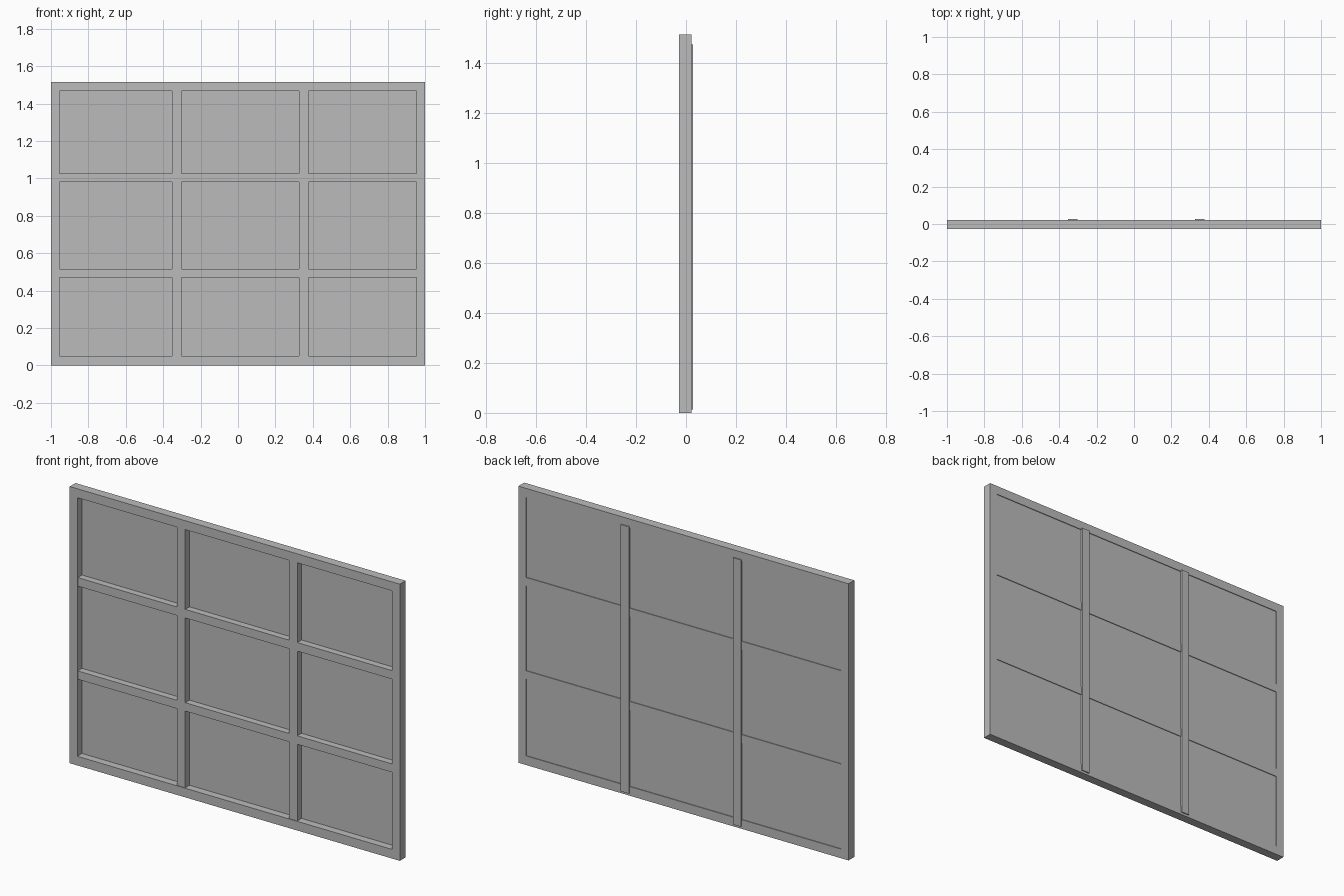
import bpy
import bmesh

cube = bpy.data.objects.get("Cube")
if cube:
    bpy.data.objects.remove(cube, do_unlink=True)

GREY = (0.5, 0.5, 0.5, 1.0)
grey = bpy.data.materials.new("plain_grey")
grey.use_nodes = True
grey.diffuse_color = GREY
grey.node_tree.nodes["Principled BSDF"].inputs["Base Color"].default_value = GREY

HEIGHT = 1.515
LEFT, RIGHT = -0.954, 0.954
BOTTOM, TOP = 0.05, 1.466
FRONT, BACK = -0.028, 0.022
INNER_FRONT = -0.024


def finish(name, bm):
    mesh = bpy.data.meshes.new(name)
    bmesh.ops.recalc_face_normals(bm, faces=bm.faces[:])
    bm.to_mesh(mesh)
    bm.free()
    mesh.materials.append(grey)
    obj = bpy.data.objects.new(name, mesh)
    bpy.context.collection.objects.link(obj)
    return obj


def box(name, x, y, z):
    """Box from (min, max) pairs along each axis."""
    bm = bmesh.new()
    bmesh.ops.create_cube(bm, size=1)
    for v in bm.verts:
        v.co = [span[0] if c < 0 else span[1] for c, span in zip(v.co, (x, y, z))]
    return finish(name, bm)


# Outer frame: one closed rectangular ring
bm = bmesh.new()
rings = []
for x0, x1, z0, z1 in ((-1, 1, 0, HEIGHT), (LEFT, RIGHT, BOTTOM, TOP)):
    for y in (FRONT, BACK):
        corners = ((x0, z0), (x1, z0), (x1, z1), (x0, z1))
        rings.append([bm.verts.new((x, y, z)) for x, z in corners])
outer_front, outer_back, inner_front, inner_back = rings
for a, b in ((outer_front, outer_back), (outer_back, inner_back),
             (inner_back, inner_front), (inner_front, outer_front)):
    for i in range(4):
        j = (i + 1) % 4
        bm.faces.new((a[i], a[j], b[j], b[i]))
finish("outer_frame", bm)

# Upright bars, standing slightly proud of the back and lapping the bottom rail
for side, x in (("right", (-0.352, -0.303)), ("left", (0.327, 0.376))):
    box(f"upright_bar_{side}", x, (INNER_FRONT, BACK), (BOTTOM, TOP))
    box(f"back_strip_{side}", x, (BACK - 0.002, 0.028), (0.013, 1.474))

# Cross bars, flush with the frame at the back
for level, z in (("lower", (0.47, 0.516)), ("upper", (0.98, 1.027))):
    box(f"cross_bar_{level}", (LEFT, RIGHT), (INNER_FRONT, BACK), z)

# Thin infill panel, set just inside the back face
box("infill_panel", (LEFT, RIGHT), (0.013, 0.018), (BOTTOM, TOP))
